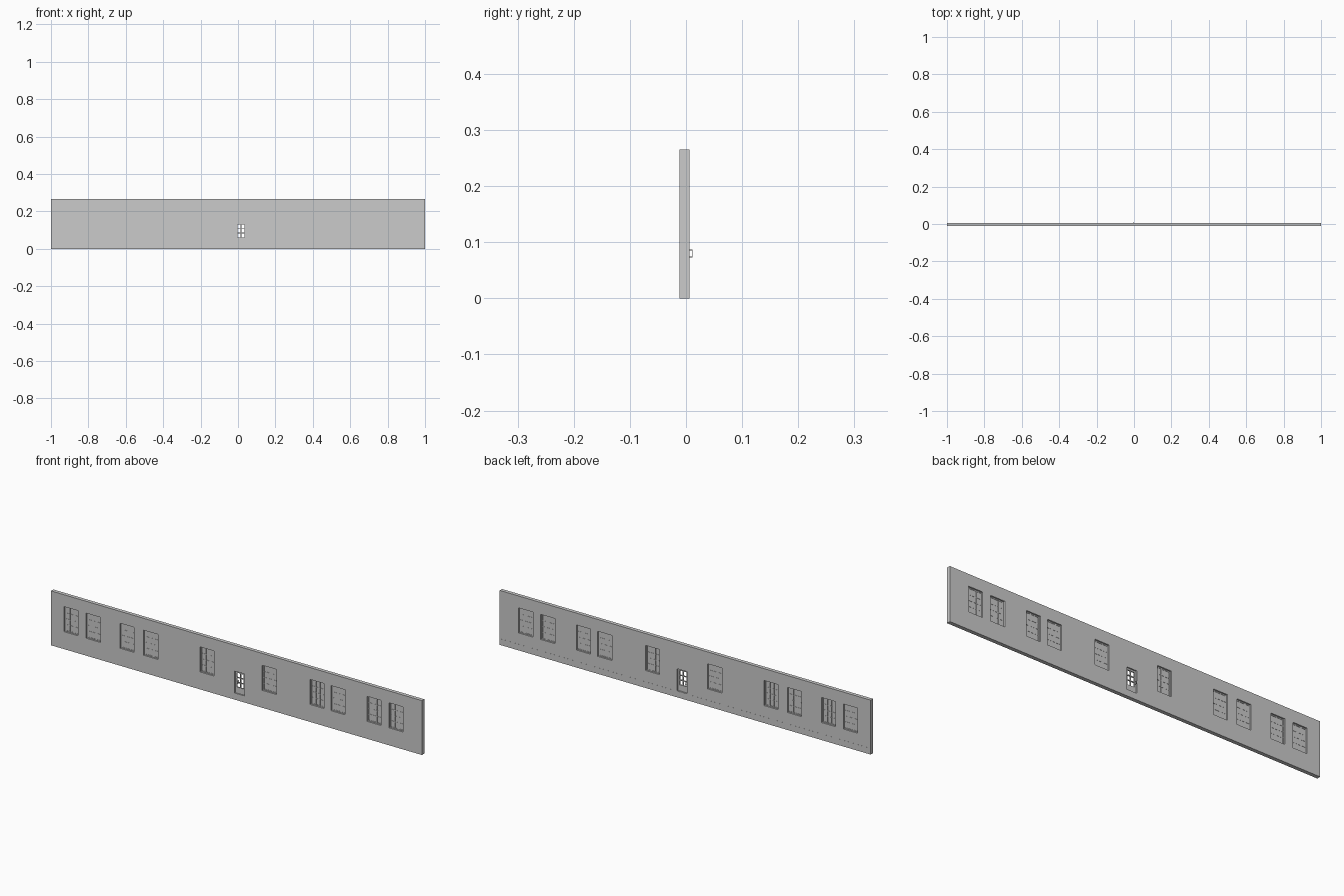
import bpy, bmesh
from mathutils import Matrix, Vector

if "Cube" in bpy.data.objects:
    bpy.data.objects.remove(bpy.data.objects["Cube"])

FRONT, BACK, HEIGHT = -0.012, 0.006, 0.265
MID = -0.003


def boxes(name, specs):
    """One object made of boxes given as (x0, x1, y0, y1, z0, z1)."""
    bm = bmesh.new()
    for x0, x1, y0, y1, z0, z1 in specs:
        centre = Vector(((x0 + x1) / 2, (y0 + y1) / 2, (z0 + z1) / 2))
        size = (x1 - x0, y1 - y0, z1 - z0, 1)
        bmesh.ops.create_cube(bm, size=1, matrix=Matrix.Translation(centre) @ Matrix.Diagonal(size))
    mesh = bpy.data.meshes.new(name)
    bm.to_mesh(mesh)
    bm.free()
    ob = bpy.data.objects.new(name, mesh)
    bpy.context.collection.objects.link(ob)
    return ob


def lattice(x0, x1, z0, z1, cols, rows, edge, bar, depth):
    """Outer frame plus dividing bars, as box specs."""
    y0, y1 = MID - depth, MID + depth
    out = [(x0, x0 + edge, y0, y1, z0, z1), (x1 - edge, x1, y0, y1, z0, z1),
           (x0 + edge, x1 - edge, y0, y1, z0, z0 + edge),
           (x0 + edge, x1 - edge, y0, y1, z1 - edge, z1)]
    b0, b1 = y0 + 0.0006, y1 - 0.0006
    for i in range(1, cols):
        x = x0 + edge + (x1 - x0 - 2 * edge) * i / cols
        out.append((x - bar / 2, x + bar / 2, b0, b1, z0 + edge, z1 - edge))
    for j in range(1, rows):
        z = z0 + edge + (z1 - z0 - 2 * edge) * j / rows
        out.append((x0 + edge, x1 - edge, b0, b1, z - bar / 2, z + bar / 2))
    return out


# Layout of openings
WIN_W, WIN_Z0, WIN_Z1 = 0.076, 0.085, 0.207
window_lefts = [-0.93, -0.81, -0.627, -0.5, -0.197, 0.139, 0.396, 0.51, 0.703, 0.822]
DX0, DX1, DZ0, DZ1 = -0.01, 0.043, 0.032, 0.139

# Wall with openings cut through
wall = boxes("wall", [(-1, 1, FRONT, BACK, 0, HEIGHT)])
cuts = [(x, x + WIN_W, -0.05, 0.05, WIN_Z0, WIN_Z1) for x in window_lefts]
cuts.append((DX0, DX1, -0.05, 0.05, DZ0, DZ1))
cutter = boxes("opening_cutter", cuts)
cutter.hide_render = True
mod = wall.modifiers.new("openings", 'BOOLEAN')
mod.operation, mod.solver, mod.object = 'DIFFERENCE', 'EXACT', cutter
bpy.context.view_layer.objects.active = wall
bpy.ops.object.modifier_apply(modifier=mod.name)
bpy.data.objects.remove(cutter)

# Windows: frame, bars and a solid pane
for i, x in enumerate(window_lefts, 1):
    boxes(f"window_frame_{i}", lattice(x, x + WIN_W, WIN_Z0, WIN_Z1, 3, 4, 0.005, 0.003, 0.002))
    boxes(f"window_pane_{i}", [(x + 0.004, x + WIN_W - 0.004, MID - 0.0005, MID + 0.0005,
                                WIN_Z0 + 0.004, WIN_Z1 - 0.004)])

# Door: open lattice above a solid lower panel
door = lattice(DX0, DX1, 0.053, DZ1, 2, 3, 0.008, 0.004, 0.003)
door.append((DX0, DX1, MID - 0.003, MID + 0.003, DZ0, 0.053))
boxes("door", door)

# Door pull on the back: upright bar with two stems
boxes("door_handle", [(-0.005, -0.003, 0.0105, 0.012, 0.073, 0.087),
                      (-0.005, -0.003, 0.0, 0.0105, 0.073, 0.0745),
                      (-0.005, -0.003, 0.0, 0.0105, 0.0855, 0.087)])

# Thin skirting along the back
boxes("skirting", [(-1, 1, BACK - 0.001, BACK + 0.0004, 0, 0.03)])
